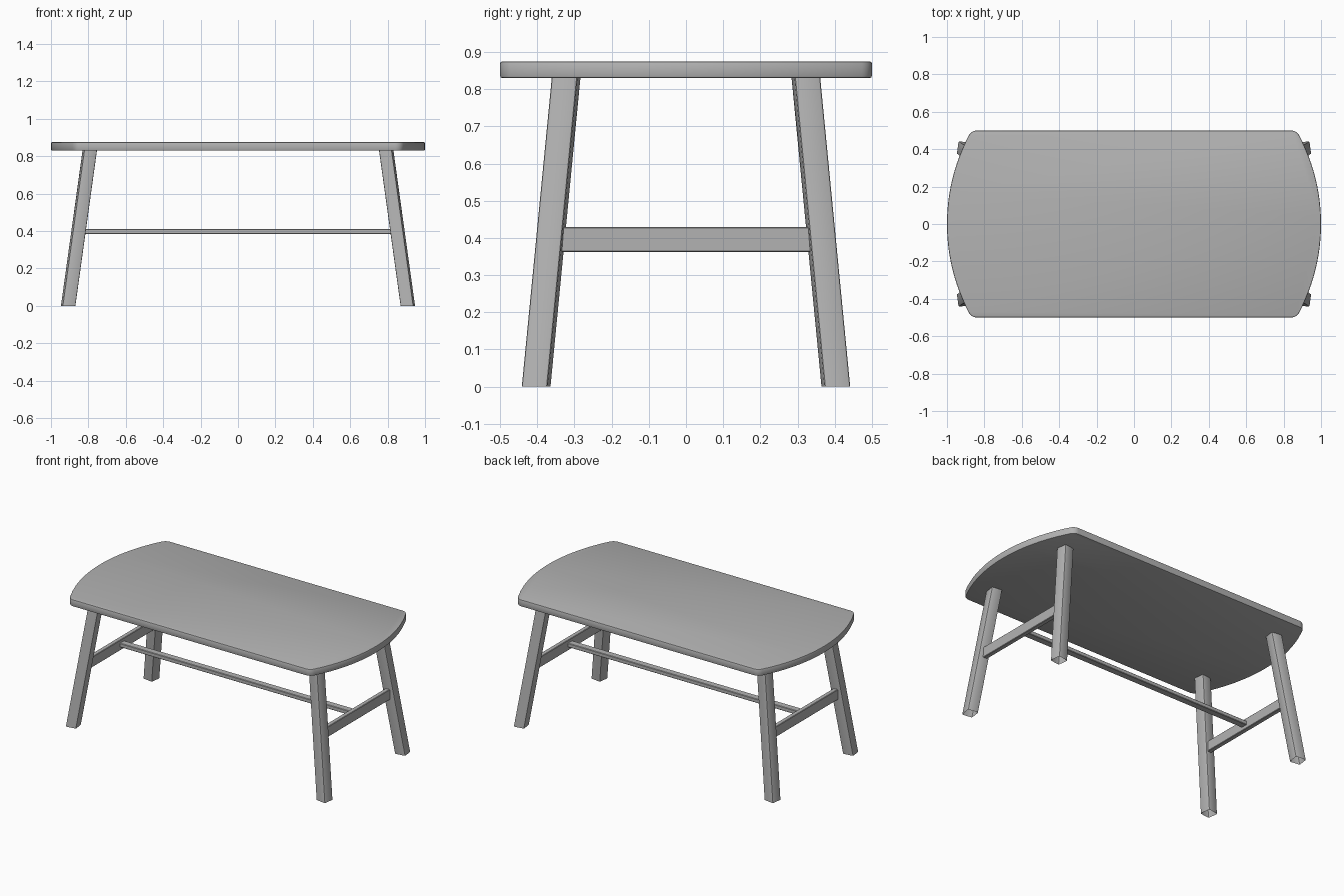
import bpy, bmesh
from math import sin, cos, asin, radians, pi, sqrt
from mathutils import Matrix, Vector

cube = bpy.data.objects.get("Cube")
if cube:
    bpy.data.objects.remove(cube, do_unlink=True)

grey = bpy.data.materials.new("plain_grey")
grey.use_nodes = True
grey.diffuse_color = (0.45, 0.45, 0.45, 1)
grey.node_tree.nodes["Principled BSDF"].inputs["Base Color"].default_value = (0.45, 0.45, 0.45, 1)


def add_object(name, bm):
    bmesh.ops.recalc_face_normals(bm, faces=bm.faces)
    mesh = bpy.data.meshes.new(name)
    bm.to_mesh(mesh)
    bm.free()
    mesh.materials.append(grey)
    obj = bpy.data.objects.new(name, mesh)
    bpy.context.collection.objects.link(obj)
    bpy.ops.object.select_all(action='DESELECT')
    obj.select_set(True)
    bpy.context.view_layer.objects.active = obj
    bpy.ops.object.shade_smooth_by_angle(angle=radians(35))
    return obj


def bevel(bm, edges, width, segments=2):
    bmesh.ops.bevel(bm, geom=edges, offset=width, segments=segments,
                    profile=0.5, affect='EDGES')


# Tabletop: straight long sides, bowed ends, rounded corners
def top_outline():
    half_depth, bow, corner = 0.5, 1.02, 0.05
    shift = 1 - bow
    cy = half_depth - corner
    cx = shift + sqrt((bow - corner) ** 2 - cy ** 2)
    join = asin(cy / (bow - corner))
    right = []
    for i in range(-12, 13):
        a = join * i / 12
        right.append((shift + bow * cos(a), bow * sin(a)))
    for i in range(1, 7):
        a = join + (pi / 2 - join) * i / 6
        p = (cx + corner * cos(a), cy + corner * sin(a))
        right.append(p)
        right.insert(0, (p[0], -p[1]))
    return right + [(-x, -y) for x, y in right]


bm = bmesh.new()
base = bm.faces.new([bm.verts.new((x, y, 0.83)) for x, y in top_outline()])
lift = bmesh.ops.extrude_face_region(bm, geom=[base])
bmesh.ops.translate(bm, vec=(0, 0, 0.045),
                    verts=[v for v in lift["geom"] if isinstance(v, bmesh.types.BMVert)])
bmesh.ops.recalc_face_normals(bm, faces=bm.faces)
rims = [e for e in bm.edges if abs(e.verts[0].co.z - e.verts[1].co.z) < 0.001]
bevel(bm, rims, 0.006)
add_object("tabletop", bm)


# Splayed legs, open at the floor
def add_leg(name, sx, sy):
    bm = bmesh.new()
    bmesh.ops.create_cube(bm, size=1)
    bevel(bm, [e for e in bm.edges
               if abs(e.verts[0].co.z - e.verts[1].co.z) > 0.5], 0.1)
    turn = Matrix.Rotation(radians(8), 3, 'Z')
    foot, head = Vector((0.908, 0.403, 0)), Vector((0.792, 0.322, 0.835))
    for v in bm.verts:
        section = turn @ Vector((v.co.x, v.co.y, 0)) * 0.07
        p = foot.lerp(head, v.co.z + 0.5) + section
        v.co = (p.x * sx, p.y * sy, p.z)
    soles = [f for f in bm.faces if all(v.co.z < 0.001 for v in f.verts)]
    bmesh.ops.delete(bm, geom=soles, context='FACES_ONLY')
    add_object(name, bm)


for sx, side in ((1, "left"), (-1, "right")):
    for sy, end in ((-1, "front"), (1, "back")):
        add_leg(f"{end}_{side}_leg", sx, sy)


# Stretchers between the legs
def add_rail(name, centre, size):
    bm = bmesh.new()
    bmesh.ops.create_cube(bm, size=1)
    bmesh.ops.scale(bm, vec=size, verts=bm.verts)
    bmesh.ops.translate(bm, vec=centre, verts=bm.verts)
    bevel(bm, bm.edges[:], 0.003, 1)
    add_object(name, bm)


add_rail("left_rail", (0.852, 0, 0.396), (0.03, 0.70, 0.068))
add_rail("right_rail", (-0.852, 0, 0.396), (0.03, 0.70, 0.068))
add_rail("long_rail", (0, 0, 0.397), (1.70, 0.045, 0.026))
